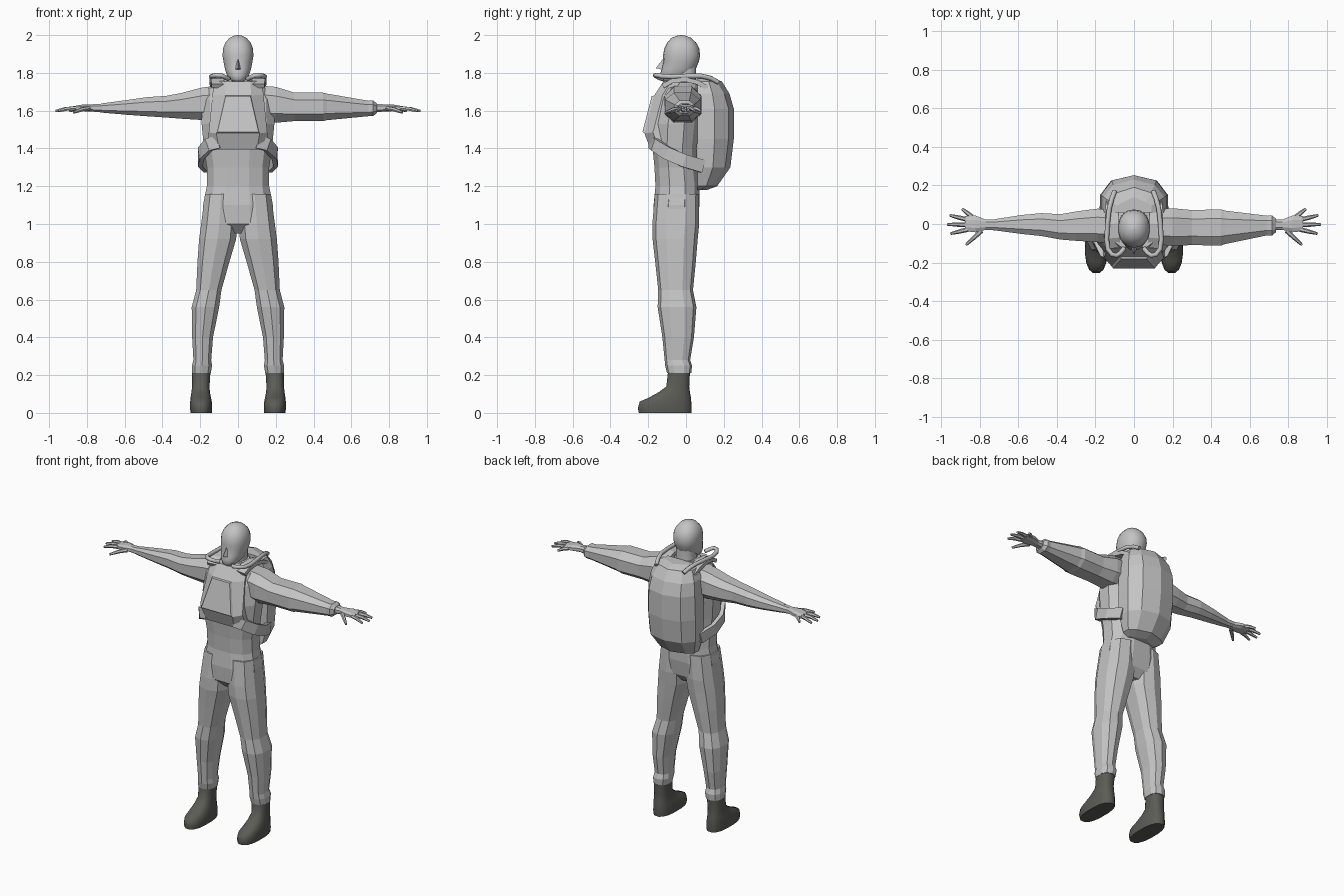
import bpy, bmesh, math
from mathutils import Vector


def material(name, c):
    m = bpy.data.materials.new(name)
    m.diffuse_color = (*c, 1)
    return m


GREY = material("suit grey", (0.55, 0.55, 0.55))
DARK = material("boot dark", (0.105, 0.107, 0.092))


def finish(name, bm, mat=GREY, smooth=0):
    bmesh.ops.recalc_face_normals(bm, faces=bm.faces)
    me = bpy.data.meshes.new(name)
    bm.to_mesh(me)
    bm.free()
    me.materials.append(mat)
    ob = bpy.data.objects.new(name, me)
    bpy.context.collection.objects.link(ob)
    if smooth:
        bpy.ops.object.select_all(action='DESELECT')
        ob.select_set(True)
        bpy.context.view_layer.objects.active = ob
        bpy.ops.object.shade_smooth_by_angle(angle=math.radians(smooth))
    return ob


def skin(name, loops, mat=GREY, smooth=0):
    """Closed tube through equal-sized loops of points, with end caps."""
    bm = bmesh.new()
    rows = [[bm.verts.new(p) for p in loop] for loop in loops]
    n = len(rows[0])
    for a, b in zip(rows, rows[1:]):
        for i in range(n):
            j = (i + 1) % n
            bm.faces.new((a[i], a[j], b[j], b[i]))
    bm.faces.new(rows[0])
    bm.faces.new(rows[-1])
    return finish(name, bm, mat, smooth)


def loft(name, rings, n, axis='z', s=1, power=0.8, mat=GREY, smooth=0):
    """Rings (t, a0, a1, b0, b1): along z, a = x and b = y; along x, a = y and b = z."""
    loops = []
    for t, a0, a1, b0, b1 in rings:
        loop = []
        for k in range(n):
            th = 2 * math.pi * (k + 0.5) / n
            c, d = math.cos(th), math.sin(th)
            c = math.copysign(abs(c) ** power, c)
            d = math.copysign(abs(d) ** power, d)
            a = (a0 + a1) / 2 + (a1 - a0) / 2 * c
            b = (b0 + b1) / 2 + (b1 - b0) / 2 * d
            loop.append((s * a, b, t) if axis == 'z' else (s * t, a, b))
        loops.append(loop)
    return skin(name, loops, mat, smooth)


def sweep(name, pts, section, scales=None, s=1, smooth=0):
    """Carry a flat section (side, up) along a path."""
    P = [Vector((s * x, y, z)) for x, y, z in pts]
    loops = []
    for i, p in enumerate(P):
        t = (P[min(i + 1, len(P) - 1)] - P[max(i - 1, 0)]).normalized()
        side = t.cross(Vector((0, 0, 1))).normalized()
        up = side.cross(t)
        k = scales[i] if scales else 1
        loops.append([p + side * (u * k) + up * (v * k) for u, v in section])
    return skin(name, loops, smooth=smooth)


def circle(n, r):
    return [(r * math.cos(2 * math.pi * i / n), r * math.sin(2 * math.pi * i / n)) for i in range(n)]


def rect(w, h):
    return [(-w, -h), (w, -h), (w, h), (-w, h)]


# torso and pelvis
loft("torso", [
    (0.95, -0.10, 0.10, -0.12, 0.02), (1.00, -0.19, 0.19, -0.17, 0.06),
    (1.10, -0.19, 0.19, -0.175, 0.075), (1.20, -0.17, 0.17, -0.165, 0.075),
    (1.30, -0.17, 0.17, -0.17, 0.065), (1.40, -0.185, 0.185, -0.18, 0.06),
    (1.53, -0.198, 0.198, -0.18, 0.075), (1.66, -0.195, 0.195, -0.145, 0.08),
    (1.72, -0.16, 0.16, -0.125, 0.075), (1.75, -0.09, 0.09, -0.09, 0.06)], 12)

# legs and boots
for s, side in ((1, "left"), (-1, "right")):
    loft(side + "_leg", [
        (1.16, 0.0, 0.178, -0.165, 0.07), (1.0, 0.0, 0.199, -0.178, 0.07),
        (0.92, 0.006, 0.21, -0.177, 0.062), (0.80, 0.042, 0.218, -0.163, 0.052),
        (0.65, 0.085, 0.224, -0.147, 0.037), (0.56, 0.097, 0.248, -0.15, 0.055),
        (0.40, 0.13, 0.245, -0.125, 0.042), (0.28, 0.14, 0.238, -0.113, 0.022),
        (0.25, 0.135, 0.246, -0.11, 0.032), (0.21, 0.142, 0.245, -0.1, 0.028)], 10, s=s)
    loft(side + "_boot", [
        (0.0, 0.138, 0.252, -0.252, 0.03), (0.025, 0.136, 0.255, -0.257, 0.032),
        (0.06, 0.138, 0.254, -0.247, 0.03), (0.08, 0.142, 0.252, -0.20, 0.028),
        (0.11, 0.148, 0.247, -0.145, 0.022), (0.14, 0.15, 0.244, -0.105, 0.018),
        (0.22, 0.145, 0.243, -0.096, 0.022)], 16, s=s, mat=DARK, smooth=50)

# arms: full sleeve on the left, slimmer arm on the right
loft("left_sleeve", [
    (0.10, -0.11, 0.08, 1.54, 1.74), (0.20, -0.12, 0.088, 1.53, 1.732),
    (0.30, -0.115, 0.078, 1.54, 1.70), (0.45, -0.118, 0.082, 1.54, 1.70),
    (0.47, -0.11, 0.075, 1.545, 1.695), (0.69, -0.062, 0.046, 1.568, 1.655),
    (0.715, -0.064, 0.048, 1.568, 1.657), (0.735, -0.045, 0.03, 1.585, 1.64)], 8, 'x')
loft("right_arm", [
    (0.10, -0.105, 0.08, 1.54, 1.74), (0.19, -0.1, 0.085, 1.545, 1.728),
    (0.30, -0.092, 0.07, 1.553, 1.698), (0.38, -0.085, 0.055, 1.56, 1.682),
    (0.48, -0.066, 0.06, 1.567, 1.675), (0.58, -0.055, 0.05, 1.575, 1.66),
    (0.72, -0.035, 0.027, 1.588, 1.64)], 8, 'x', s=-1)

# hands: palm, four spread fingers and a thumb
FINGERS = [(0.84, 0.038, 0.89, 0.078), (0.86, 0.022, 0.955, 0.045),
           (0.865, -0.004, 0.967, -0.002), (0.86, -0.028, 0.95, -0.05),
           (0.79, -0.035, 0.87, -0.108)]
for s, side in ((1, "left"), (-1, "right")):
    loft(side + "_palm", [
        (0.70, -0.036, 0.026, 1.587, 1.64), (0.77, -0.032, 0.025, 1.594, 1.635),
        (0.82, -0.046, 0.046, 1.596, 1.634), (0.875, -0.04, 0.045, 1.598, 1.624)], 8, 'x', s=s)
    for i, (x0, y0, x1, y1) in enumerate(FINGERS):
        z1 = 1.598 if i < 4 else 1.59
        mid = ((x0 + x1) / 2, (y0 + y1) / 2, (1.613 + z1) / 2 + 0.004)
        sweep(f"{side}_finger_{i + 1}", [(x0, y0, 1.612), mid, (x1, y1, z1)],
              circle(6, 0.0125), (1, 0.9, 0.55), s)

# neck, collar and head
loft("neck", [(1.68, -0.075, 0.075, -0.09, 0.065), (1.75, -0.06, 0.06, -0.075, 0.055),
              (1.84, -0.06, 0.06, -0.07, 0.055)], 12, smooth=50)
loft("collar", [(1.71, -0.095, 0.095, -0.115, 0.075), (1.74, -0.082, 0.082, -0.1, 0.068),
                (1.765, -0.074, 0.074, -0.09, 0.062)], 12)
loft("head", [
    (1.755, -0.028, 0.028, -0.125, -0.05), (1.765, -0.043, 0.043, -0.134, -0.02),
    (1.79, -0.06, 0.06, -0.137, 0.03), (1.82, -0.07, 0.07, -0.13, 0.052),
    (1.86, -0.078, 0.078, -0.12, 0.068), (1.89, -0.083, 0.083, -0.122, 0.075),
    (1.93, -0.08, 0.08, -0.115, 0.07), (1.96, -0.068, 0.068, -0.1, 0.054),
    (1.985, -0.046, 0.046, -0.077, 0.028), (1.996, -0.024, 0.024, -0.05, 0.0),
    (2.0, -0.006, 0.006, -0.03, -0.018)], 18, power=0.9, smooth=80)
bm = bmesh.new()
v = [bm.verts.new(p) for p in ((0, -0.117, 1.88), (0, -0.16, 1.825),
                              (-0.02, -0.115, 1.815), (0.02, -0.115, 1.815))]
for f in ((0, 1, 2), (0, 3, 1), (1, 3, 2), (0, 2, 3)):
    bm.faces.new([v[i] for i in f])
finish("nose", bm, smooth=80)

# chest bib with a recessed central panel
bm = bmesh.new()
rows = []
for z, y, outer, inner in ((1.755, -0.12, 0.125, 0.065), (1.68, -0.168, 0.135, 0.07),
                           (1.48, -0.22, 0.155, 0.115), (1.395, -0.188, 0.165, 0.10)):
    rows.append([bm.verts.new(p) for p in ((-outer, y + 0.045, z + 0.005), (-inner, y, z),
                                           (inner, y, z), (outer, y + 0.045, z + 0.005))])
grid = [[bm.faces.new((a[i], a[i + 1], b[i + 1], b[i])) for i in range(3)]
        for a, b in zip(rows, rows[1:])]
bmesh.ops.recalc_face_normals(bm, faces=bm.faces)
if grid[1][1].normal.y > 0:
    bmesh.ops.reverse_faces(bm, faces=bm.faces)
ext = bmesh.ops.extrude_face_region(bm, geom=list(bm.faces), use_keep_orig=True)
for g in ext["geom"]:
    if isinstance(g, bmesh.types.BMVert):
        g.co.y += 0.05
bmesh.ops.inset_region(bm, faces=[min(bm.faces, key=lambda f: f.calc_center_median().y
                                      - f.calc_area())], thickness=0.008, depth=-0.012)
finish("chest_bib", bm)

# straps over the shoulders and round the ribs
for s, side in ((1, "left"), (-1, "right")):
    sweep(side + "_shoulder_strap", [(0.105, -0.12, 1.73), (0.11, -0.07, 1.758), (0.115, 0.0, 1.765),
                                     (0.115, 0.06, 1.75), (0.11, 0.11, 1.72)], rect(0.035, 0.012), s=s)
    sweep(side + "_rib_strap", [(0.10, -0.185, 1.435), (0.155, -0.165, 1.42), (0.195, -0.10, 1.375),
                                (0.198, -0.01, 1.335), (0.165, 0.09, 1.305)], rect(0.013, 0.034), s=s)

# backpack with a centre ridge
loops = []
for z, yb, w in ((1.18, 0.11, 0.10), (1.20, 0.165, 0.135), (1.30, 0.235, 0.168),
                 (1.45, 0.253, 0.175), (1.61, 0.253, 0.17), (1.69, 0.23, 0.158),
                 (1.755, 0.19, 0.13), (1.773, 0.14, 0.09)):
    half = [(w * 0.68, yb - 0.028), (w, yb - (yb - 0.05) * 0.5), (w, 0.06)]
    loops.append([(0, yb, z)] + [(x, y, z) for x, y in half]
                 + [(-x, y, z) for x, y in reversed(half)])
skin("backpack", loops)

# breathing hoses from the pack round to the chin
for s, side in ((1, "left"), (-1, "right")):
    sweep(side + "_hose", [(0.10, 0.17, 1.75), (0.115, 0.13, 1.772), (0.128, 0.08, 1.784),
                           (0.137, 0.0, 1.783), (0.142, -0.08, 1.78), (0.135, -0.13, 1.783),
                           (0.115, -0.157, 1.788), (0.09, -0.163, 1.787), (0.07, -0.15, 1.778),
                           (0.05, -0.125, 1.768)], circle(8, 0.0125), s=s, smooth=60)
